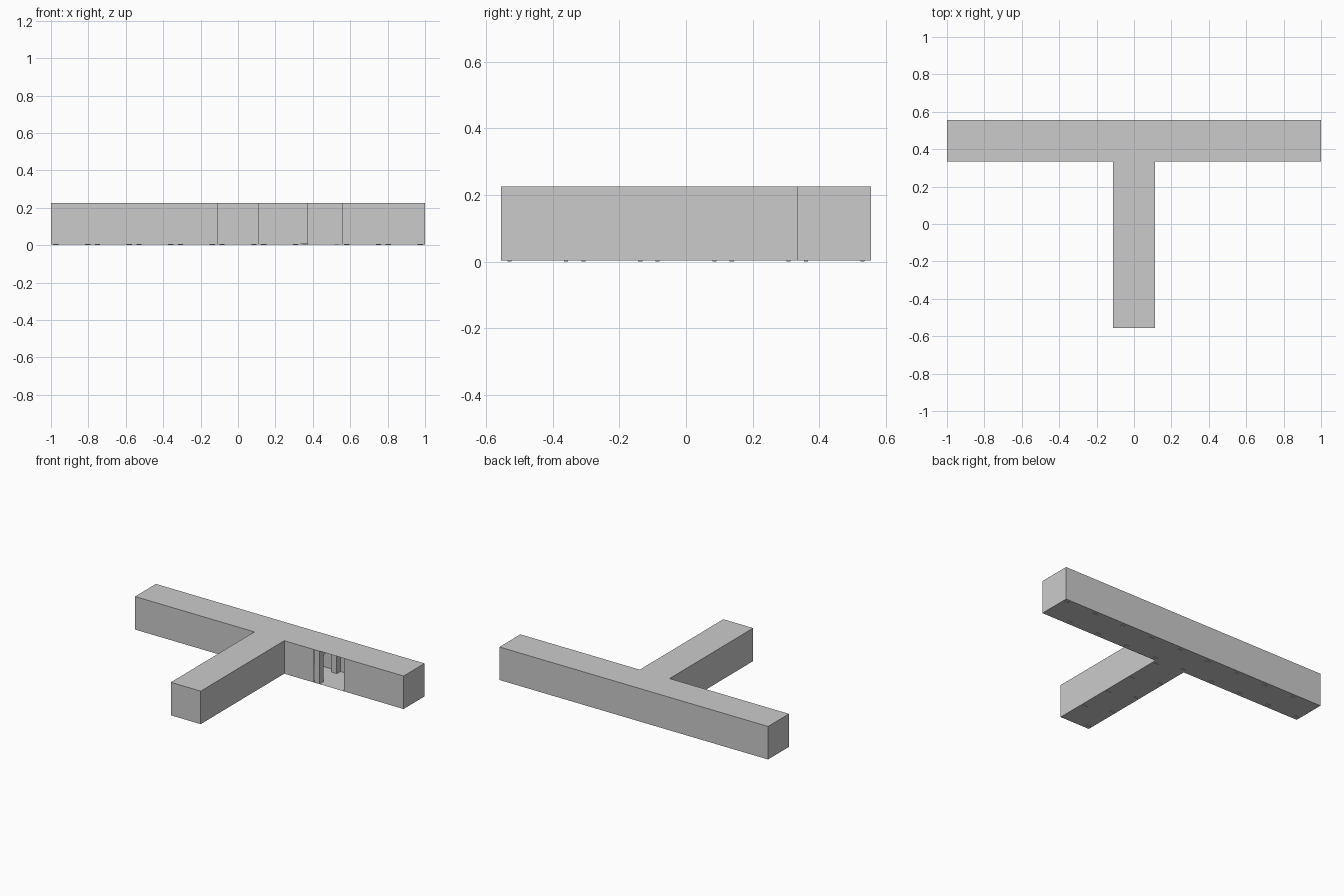
import bpy, bmesh

if "Cube" in bpy.data.objects:
    bpy.data.objects.remove(bpy.data.objects["Cube"])

T = 2 / 9            # one corridor tile
Z0, Z1 = 0.004, 0.004 + T
Y1 = 2.5 * T
Y0 = Y1 - T          # front wall of the cross corridor


def finish(name, bm):
    me = bpy.data.meshes.new(name)
    bm.to_mesh(me)
    bm.free()
    ob = bpy.data.objects.new(name, me)
    bpy.context.collection.objects.link(ob)
    return ob


def box(bm, lo, hi):
    vs = bmesh.ops.create_cube(bm, size=1)["verts"]
    for v in vs:
        for i in range(3):
            v.co[i] = lo[i] if v.co[i] < 0 else hi[i]


# Hollow T-shaped corridor, with one tile of the front wall left open
outline = [(-1, Y0), (-T / 2, Y0), (-T / 2, -Y1), (T / 2, -Y1), (T / 2, Y0),
           (1.5 * T, Y0), (2.5 * T, Y0), (1, Y0), (1, Y1), (-1, Y1)]
open_side = 5
bm = bmesh.new()
low = [bm.verts.new((x, y, Z0)) for x, y in outline]
top = [bm.verts.new((x, y, Z1)) for x, y in outline]
bm.faces.new(low[::-1])
bm.faces.new(top)
for i in range(len(outline)):
    j = (i + 1) % len(outline)
    if i != open_side:
        bm.faces.new((low[i], low[j], top[j], top[i]))
finish("corridor_shell", bm)

# Door frame across the corridor, an arch profile with clipped inner corners
W, C = 0.04, 0.012
a, b, h = Y0 + W, Y1 - W, Z1 - W
e = 0.001
profile = [(Y0 + e, Z0 + e), (a, Z0 + e), (a, h - C), (a + C, h), (b - C, h), (b, h - C),
           (b, Z0 + e), (Y1 - e, Z0 + e), (Y1 - e, Z1 - e), (Y0 + e, Z1 - e)]
bm = bmesh.new()
face = bm.faces.new([bm.verts.new((1.5 * T + e, y, z)) for y, z in profile])
ext = bmesh.ops.extrude_face_region(bm, geom=[face])["geom"]
bmesh.ops.translate(bm, vec=(W, 0, 0),
                    verts=[g for g in ext if isinstance(g, bmesh.types.BMVert)])
bmesh.ops.recalc_face_normals(bm, faces=bm.faces)
finish("door_frame", bm)

# Small floor fixings just below each tile
bm = bmesh.new()
tiles = [(i * T, 2 * T) for i in range(-4, 5)] + [(0, j * T) for j in range(-2, 2)]
for cx, cy in tiles:
    for s in (-1, 1):
        x, y = cx + s * 0.085, cy + s * 0.085
        box(bm, (x - 0.014, y - 0.006, 0), (x + 0.014, y + 0.006, Z0))
finish("floor_fixings", bm)
